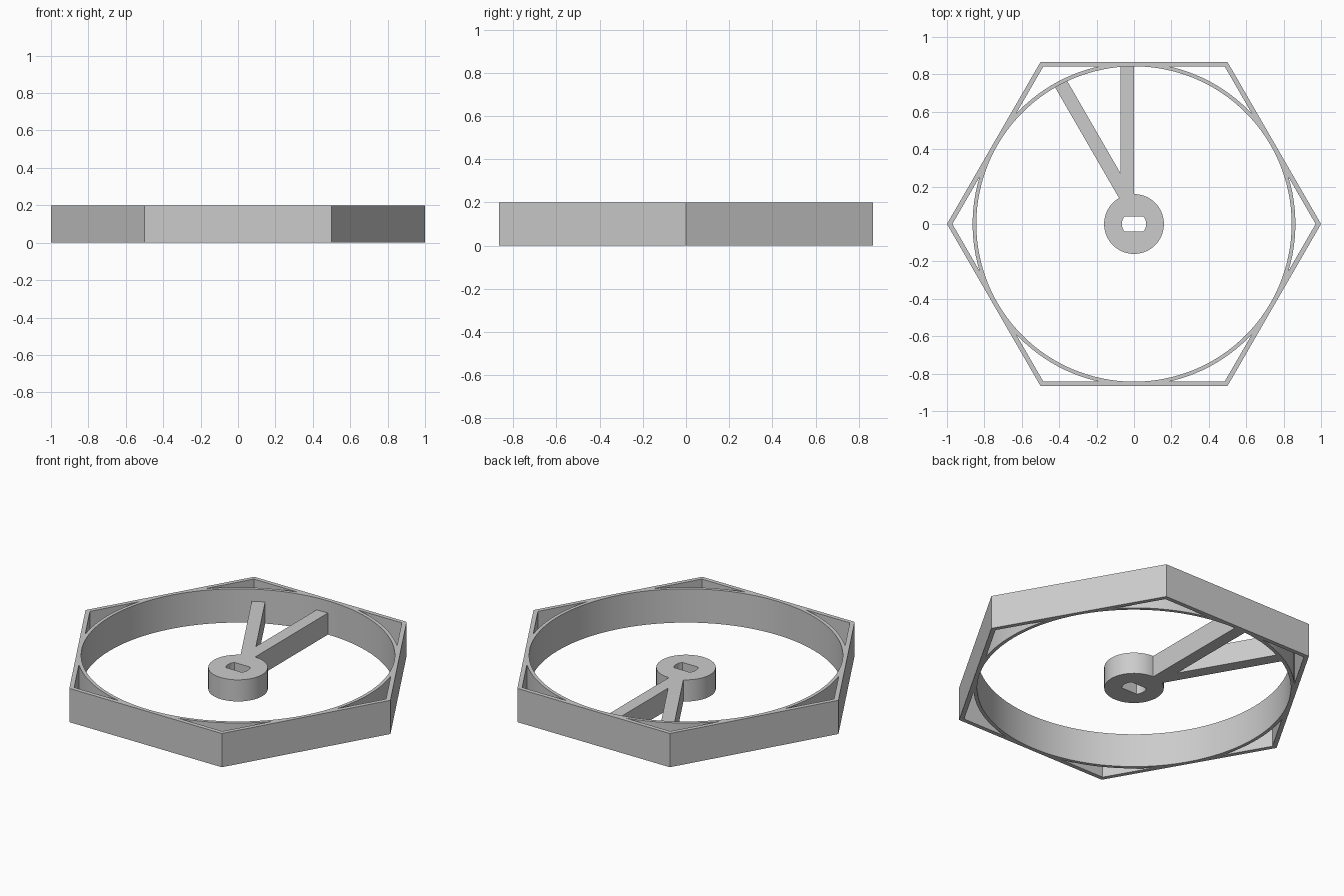
import bpy, bmesh
from math import cos, sin, pi, radians, asin
from mathutils import Matrix

if "Cube" in bpy.data.objects:
    bpy.data.objects.remove(bpy.data.objects["Cube"])

HEIGHT = 0.2          # outer frame
HUB_HEIGHT = 0.128    # hub and spokes

grey = bpy.data.materials.new("plain grey")
grey.use_nodes = True
colour = (0.6, 0.6, 0.6, 1)
grey.diffuse_color = colour
grey.node_tree.nodes["Principled BSDF"].inputs["Base Color"].default_value = colour


def prism(name, points, z0, z1):
    """Upright prism over a flat outline."""
    bm = bmesh.new()
    face = bm.faces.new([bm.verts.new((x, y, z0)) for x, y in points])
    top = bmesh.ops.extrude_face_region(bm, geom=[face])["geom"]
    verts = [v for v in top if isinstance(v, bmesh.types.BMVert)]
    bmesh.ops.translate(bm, verts=verts, vec=(0, 0, z1 - z0))
    bmesh.ops.recalc_face_normals(bm, faces=bm.faces)
    mesh = bpy.data.meshes.new(name)
    bm.to_mesh(mesh)
    bm.free()
    mesh.materials.append(grey)
    obj = bpy.data.objects.new(name, mesh)
    bpy.context.collection.objects.link(obj)
    return obj


def polygon(radius, sides):
    return [(radius * cos(2 * pi * i / sides), radius * sin(2 * pi * i / sides))
            for i in range(sides)]


def combine(target, tool, operation):
    """Apply a boolean and discard the tool."""
    mod = target.modifiers.new("combine", "BOOLEAN")
    mod.operation, mod.solver, mod.object = operation, "EXACT", tool
    bpy.context.view_layer.objects.active = target
    bpy.ops.object.modifier_apply(modifier=mod.name)
    bpy.data.objects.remove(tool)


def smooth(obj):
    bpy.ops.object.select_all(action="DESELECT")
    obj.select_set(True)
    bpy.context.view_layer.objects.active = obj
    bpy.ops.object.shade_smooth_by_angle(angle=radians(30))


# Hexagonal frame with a thin round ring inside and open corner pockets
frame = prism("hexagonal_frame", polygon(1.0, 6), 0, HEIGHT)
pockets = prism("corner_pockets", polygon(0.841 / cos(pi / 6), 6), -0.1, 0.3)
combine(pockets, prism("ring_outside", polygon(0.863, 128), -0.2, 0.4), "DIFFERENCE")
combine(frame, pockets, "DIFFERENCE")
combine(frame, prism("ring_inside", polygon(0.843, 128), -0.1, 0.3), "DIFFERENCE")
smooth(frame)

# Hub with two spokes, each set to one side of its radial line
hub = prism("hub_with_spokes", polygon(0.16, 64), 0, HUB_HEIGHT)
for turn, x0, x1 in ((0, -0.073, 0), (30, 0, 0.073)):
    spoke = prism("spoke", [(x0, 0.09), (x1, 0.09), (x1, 0.85), (x0, 0.85)], 0, HUB_HEIGHT)
    spoke.data.transform(Matrix.Rotation(radians(turn), 4, "Z"))
    combine(hub, spoke, "UNION")

# Shaft hole: a circle with two flats
radius, flat = 0.065, 0.04
limit = asin(flat / radius)
arc = [-limit + 2 * limit * i / 10 for i in range(11)]
outline = [(radius * cos(a + side), radius * sin(a + side)) for side in (0, pi) for a in arc]
combine(hub, prism("shaft_hole", outline, -0.1, 0.3), "DIFFERENCE")
smooth(hub)
